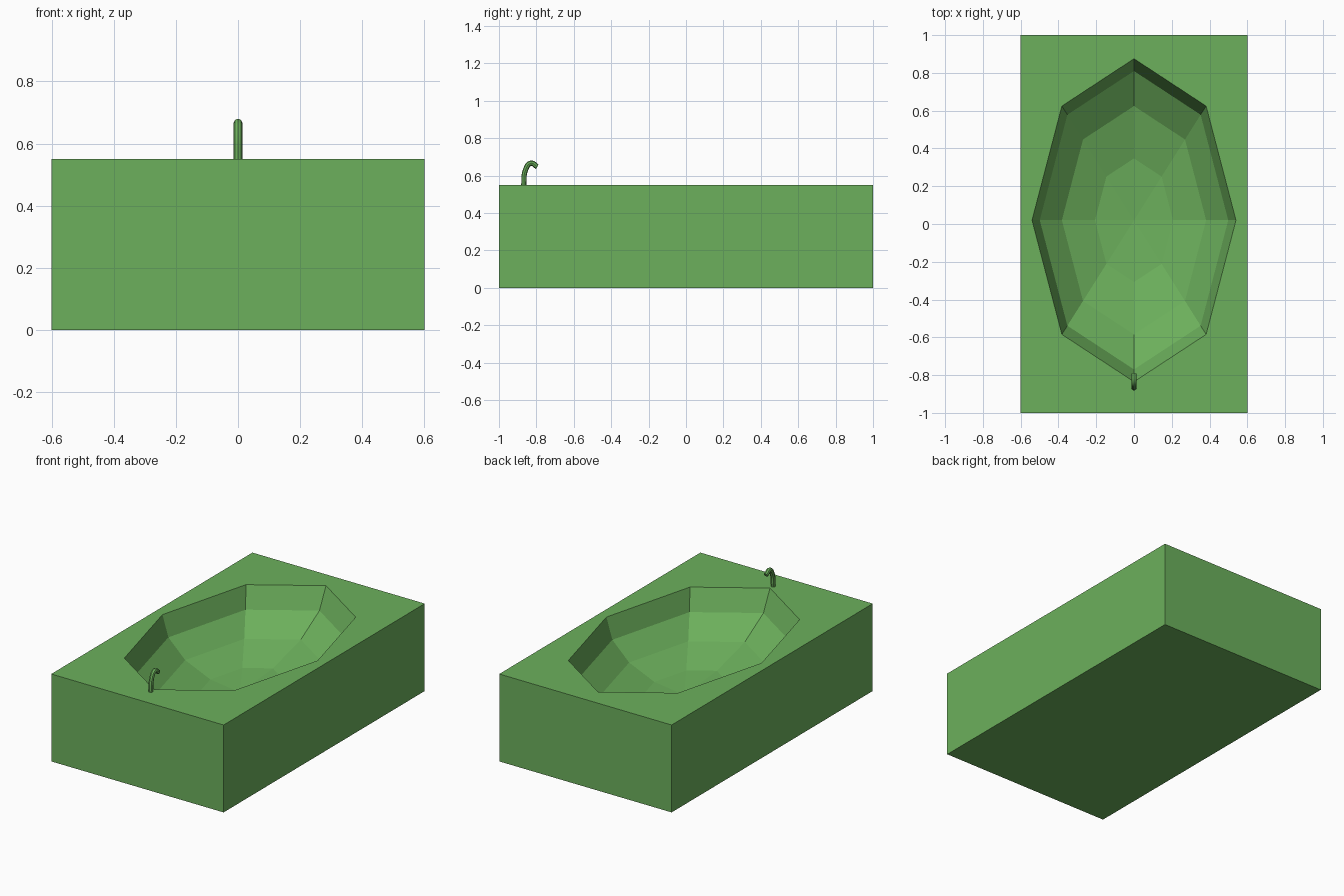
import bpy, bmesh, math

cube = bpy.data.objects.get("Cube")
if cube:
    bpy.data.objects.remove(cube, do_unlink=True)

green = bpy.data.materials.new("leaf_green")
green.use_nodes = True
colour = (0.15, 0.434, 0.107, 1)
green.diffuse_color = colour
green.node_tree.nodes["Principled BSDF"].inputs["Base Color"].default_value = colour

WIDTH, LENGTH, HEIGHT = 1.2, 2.0, 0.55
BOWL = (0.54, 0.855, 0.345)   # half-ellipsoid radii
BOWL_Y = 0.02
SIDES, STEPS = 8, 4

bm = bmesh.new()

# Rectangular surround, left open at the top
bmesh.ops.create_cube(bm, size=1)
for v in bm.verts:
    v.co = (v.co.x * WIDTH, v.co.y * LENGTH, (v.co.z + 0.5) * HEIGHT)
top = max(bm.faces, key=lambda f: f.calc_center_median().z)
rim_edges = list(top.edges)
bmesh.ops.delete(bm, geom=[top], context='FACES_ONLY')

# Faceted bowl: rings from the rim down to the lowest point
rings = []
for i in range(STEPS):
    drop = math.pi / 2 * i / STEPS
    ring = []
    for j in range(SIDES):
        a = math.tau * j / SIDES
        ring.append(bm.verts.new((
            BOWL[0] * math.cos(drop) * math.cos(a),
            BOWL_Y + BOWL[1] * math.cos(drop) * math.sin(a),
            HEIGHT - BOWL[2] * math.sin(drop))))
    rings.append(ring)
lowest = bm.verts.new((0, BOWL_Y, HEIGHT - BOWL[2]))
for j in range(SIDES):
    k = (j + 1) % SIDES
    for upper, lower in zip(rings, rings[1:]):
        bm.faces.new((upper[j], upper[k], lower[k], lower[j]))
    bm.faces.new((rings[-1][j], rings[-1][k], lowest))
    rim_edges.append(bm.edges.get((rings[0][j], rings[0][k])))

# Flat deck between the surround and the bowl
bmesh.ops.triangle_fill(bm, edges=rim_edges, use_beauty=True, normal=(0, 0, 1))
bmesh.ops.recalc_face_normals(bm, faces=bm.faces[:])

mesh = bpy.data.meshes.new("bathtub")
bm.to_mesh(mesh)
bm.free()
mesh.materials.append(green)
tub = bpy.data.objects.new("bathtub", mesh)
bpy.context.collection.objects.link(tub)

# Curved spout at the front end
curve = bpy.data.curves.new("spout", 'CURVE')
curve.dimensions = '3D'
curve.bevel_depth = 0.014
curve.bevel_resolution = 2
curve.resolution_u = 6
curve.use_fill_caps = True
spline = curve.splines.new('BEZIER')
path = [(-0.868, 0.54), (-0.858, 0.63), (-0.83, 0.666), (-0.795, 0.647)]
spline.bezier_points.add(len(path) - 1)
for point, (y, z) in zip(spline.bezier_points, path):
    point.co = (0, y, z)
    point.handle_left_type = point.handle_right_type = 'AUTO'
curve.materials.append(green)
spout = bpy.data.objects.new("spout", curve)
bpy.context.collection.objects.link(spout)
bpy.ops.object.select_all(action='DESELECT')
spout.select_set(True)
bpy.context.view_layer.objects.active = spout
bpy.ops.object.convert(target='MESH')
bpy.ops.object.shade_smooth_by_angle()
